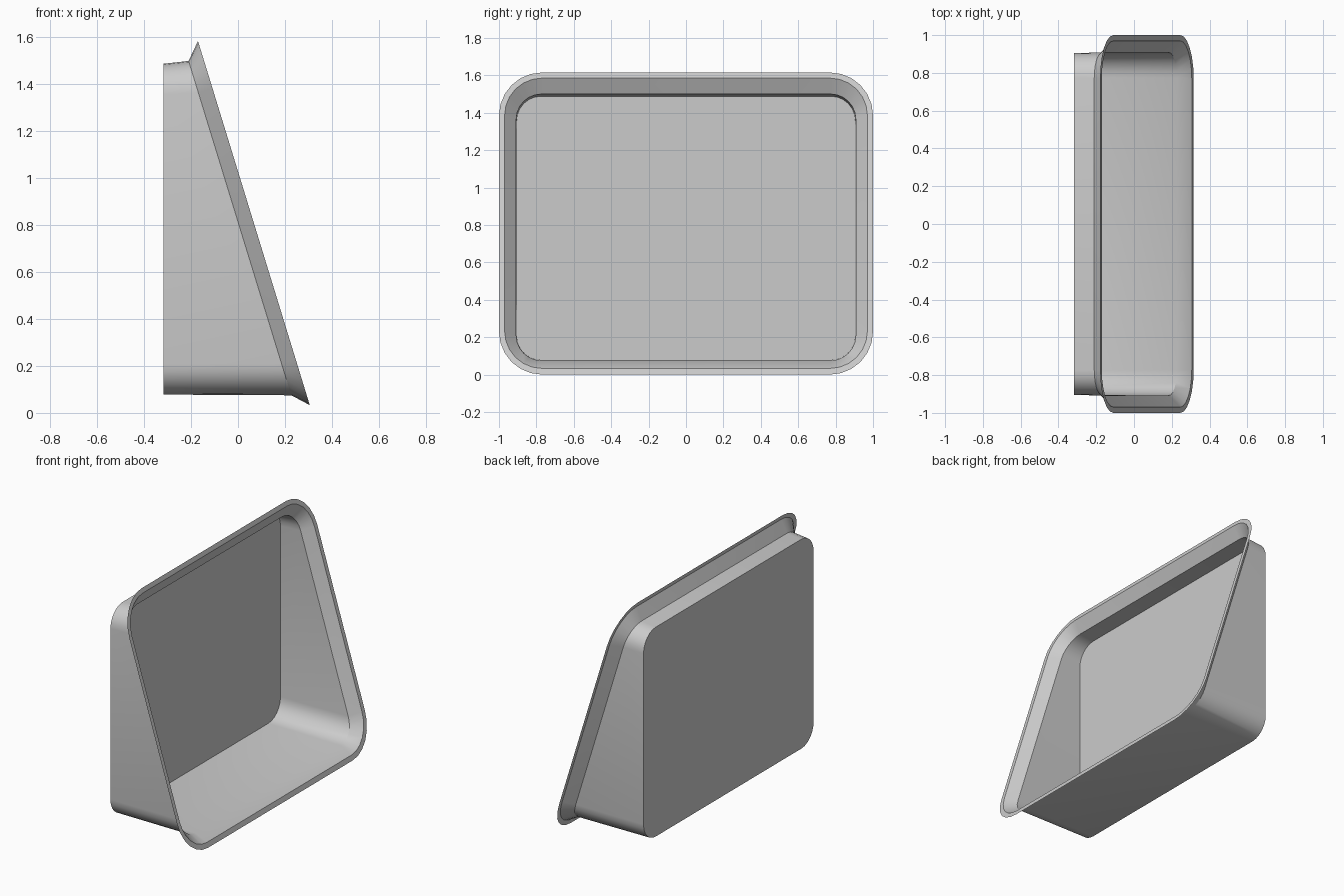
import bpy
import math

cube = bpy.data.objects.get("Cube")
if cube:
    bpy.data.objects.remove(cube, do_unlink=True)

grey = bpy.data.materials.new("plain grey")
colour = (0.6, 0.6, 0.6, 1.0)
grey.diffuse_color = colour
grey.use_nodes = True
grey.node_tree.nodes["Principled BSDF"].inputs["Base Color"].default_value = colour

SLOPE = -0.307      # how far the opening leans back per unit of height
SEGMENTS = 6        # sides per rounded corner


def rounded_ring(half_width, z_low, z_high, radius, x_base, slope):
    """Rounded rectangle in y and z, laid on the plane x = x_base + slope * z."""
    corners = [(half_width - radius, z_low + radius, -90),
               (half_width - radius, z_high - radius, 0),
               (radius - half_width, z_high - radius, 90),
               (radius - half_width, z_low + radius, 180)]
    ring = []
    for cy, cz, start in corners:
        for i in range(SEGMENTS + 1):
            a = math.radians(start + 90 * i / SEGMENTS)
            y, z = cy + radius * math.cos(a), cz + radius * math.sin(a)
            ring.append((x_base + slope * z, y, z))
    return ring


# Rings from the upright back to the outer edge of the leaning lip
rings = [
    rounded_ring(0.905, 0.078, 1.488, 0.13, -0.317, 0),
    rounded_ring(0.908, 0.075, 1.500, 0.135, 0.250, SLOPE),
    rounded_ring(0.970, 0.033, 1.585, 0.20, 0.316, SLOPE),
    rounded_ring(1.000, 0.000, 1.615, 0.23, 0.316, SLOPE),
]
n = len(rings[0])
verts = [p for ring in rings for p in ring]

# Back panel, then side walls, flared rim and flat lip
faces = [tuple(reversed(range(n)))]
for r in range(len(rings) - 1):
    for j in range(n):
        k = (j + 1) % n
        faces.append((r * n + j, r * n + k, (r + 1) * n + k, (r + 1) * n + j))

mesh = bpy.data.meshes.new("slanted_tray")
mesh.from_pydata(verts, [], faces)
mesh.materials.append(grey)
mesh.update()
tray = bpy.data.objects.new("slanted_tray", mesh)
bpy.context.collection.objects.link(tray)

# Smooth corners, sharp folds
bpy.ops.object.select_all(action="DESELECT")
tray.select_set(True)
bpy.context.view_layer.objects.active = tray
bpy.ops.object.shade_smooth_by_angle(angle=math.radians(30))
